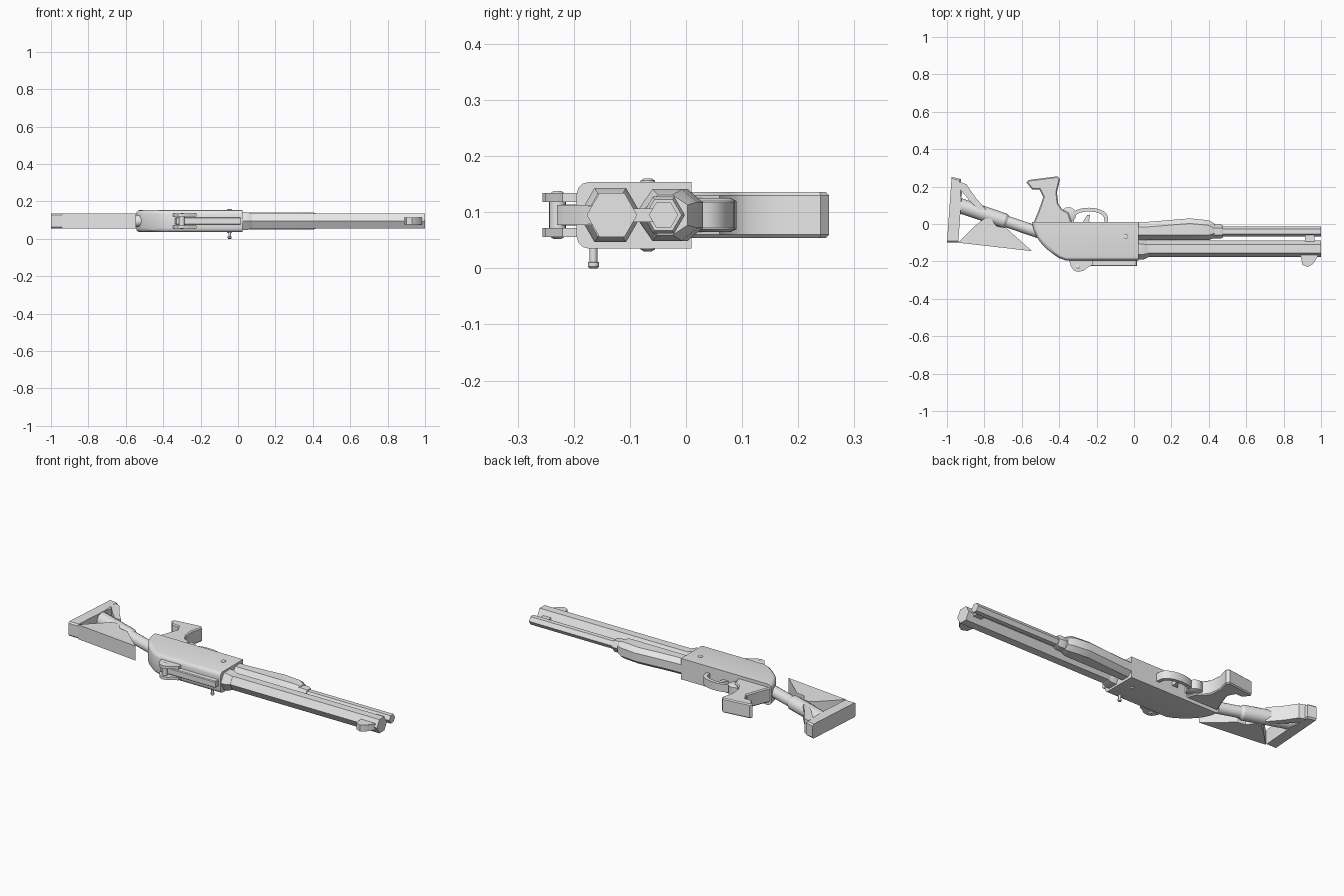
import bpy, bmesh, math
from mathutils import Vector

ZC = 0.095  # mid plane of the model, which lies on its side
grey = bpy.data.materials.new("grey")
grey.diffuse_color = (0.8, 0.8, 0.8, 1)


def finish(name, bm, angle=30):
    bmesh.ops.recalc_face_normals(bm, faces=bm.faces)
    me = bpy.data.meshes.new(name)
    bm.to_mesh(me)
    bm.free()
    me.materials.append(grey)
    ob = bpy.data.objects.new(name, me)
    bpy.context.collection.objects.link(ob)
    bpy.ops.object.select_all(action='DESELECT')
    ob.select_set(True)
    bpy.context.view_layer.objects.active = ob
    bpy.ops.object.shade_smooth_by_angle(angle=math.radians(angle))
    return ob


def plate(name, outline, z0, z1, bevel=0, segments=1, pick=lambda m: True):
    """Extrude an xy outline from z0 to z1 and bevel the picked rim edges."""
    bm = bmesh.new()
    base = bm.faces.new([bm.verts.new((x, y, z0)) for x, y in outline])
    ext = bmesh.ops.extrude_face_region(bm, geom=[base], use_keep_orig=True)
    bmesh.ops.translate(bm, vec=(0, 0, z1 - z0),
                        verts=[v for v in ext['geom'] if isinstance(v, bmesh.types.BMVert)])
    bmesh.ops.recalc_face_normals(bm, faces=bm.faces)
    if bevel:
        rim = [e for e in bm.edges
               if abs(e.verts[0].co.z - e.verts[1].co.z) < 1e-5
               and pick((e.verts[0].co + e.verts[1].co) / 2)]
        bmesh.ops.bevel(bm, geom=rim, offset=bevel, segments=segments, profile=0.5,
                        affect='EDGES', clamp_overlap=True)
    return finish(name, bm)


def loft(name, rings):
    bm = bmesh.new()
    rows = [[bm.verts.new(p) for p in ring] for ring in rings]
    n = len(rows[0])
    for a, b in zip(rows, rows[1:]):
        for i in range(n):
            bm.faces.new((a[i], a[(i + 1) % n], b[(i + 1) % n], b[i]))
    bm.faces.new(rows[0])
    bm.faces.new(rows[-1])
    return finish(name, bm)


def rod(name, start, end, stops, sides=16):
    """Round or hexagonal rod; stops are (fraction along, radius)."""
    a, b = Vector(start), Vector(end)
    d = (b - a).normalized()
    u = Vector((1, 0, 0)) if abs(d.z) > 0.9 else Vector((0, 0, 1)).cross(d).normalized()
    w = d.cross(u)
    turn = [2 * math.pi * i / sides for i in range(sides)]
    return loft(name, [[a + (b - a) * t + (u * math.cos(k) + w * math.sin(k)) * r
                        for k in turn] for t, r in stops])


# Receiver with a rounded back and softened upper edges
plate("receiver", [(0.025, 0.01), (-0.545, 0.01), (-0.537, -0.03), (-0.52, -0.07),
                   (-0.495, -0.105), (-0.465, -0.135), (-0.43, -0.162), (-0.4, -0.182),
                   (-0.365, -0.195), (0.025, -0.195)],
      0.035, 0.154, 0.022, 3, lambda m: m.y < 0 and m.x < 0.02)

# Hexagonal barrel with a collar at the receiver
rod("barrel_collar", (0.02, -0.135, ZC), (0.075, -0.135, ZC),
    [(0, 0.056), (0.5, 0.056), (1, 0.044)], 6)
rod("barrel", (0.02, -0.132, ZC), (1, -0.132, ZC), [(0, 0.045), (1, 0.045)], 6)

# Magazine tube with its collar, and the link up to the barrel
rod("tube_collar", (0.42, -0.04, ZC), (0.475, -0.04, ZC),
    [(0, 0.038), (0.8, 0.038), (1, 0.032)], 6)
rod("magazine_tube", (0.4, -0.04, ZC), (1, -0.04, ZC), [(0, 0.026), (1, 0.026)], 6)
plate("tube_link", [(0.915, -0.05), (0.965, -0.05), (0.965, -0.1), (0.915, -0.1)],
      ZC - 0.012, ZC + 0.012)

# Forend lofted along the tube
def forend_ring(x, y0, y1, h):
    half = [(y0, 0.01), (y0 + 0.025, h), (y1 - 0.027, h), (y1, h * 0.5)]
    return [(x, y, ZC + z) for y, z in half] + [(x, y, ZC - z) for y, z in reversed(half)]

loft("forend", [forend_ring(0.02, -0.085, 0.01, 0.046),
                forend_ring(0.08, -0.085, 0.012, 0.046),
                forend_ring(0.3, -0.085, 0.03, 0.046),
                forend_ring(0.4, -0.085, 0.02, 0.046),
                forend_ring(0.43, -0.075, 0.003, 0.036)])

# Front sight: a slim loop on the barrel
for s in (-1, 1):
    plate("front_sight_cheek", [(0.89, -0.165), (0.985, -0.165), (0.955, -0.215),
                                (0.93, -0.23), (0.9, -0.218)],
          ZC + s * 0.014 - 0.004, ZC + s * 0.014 + 0.004)
plate("front_sight_core", [(0.89, -0.165), (0.915, -0.165), (0.915, -0.205),
                           (0.935, -0.215), (0.975, -0.17), (0.985, -0.17),
                           (0.955, -0.215), (0.93, -0.23), (0.9, -0.218)],
      ZC - 0.015, ZC + 0.015)

# Top rail and rear sight ears with a pin
plate("top_rail", [(-0.34, -0.18), (0.015, -0.18), (0.015, -0.225), (-0.33, -0.225)],
      ZC - 0.019, ZC + 0.019, 0.004)
for s in (-1, 1):
    plate("rear_sight_ear", [(-0.35, -0.185), (-0.338, -0.225), (-0.322, -0.248),
                             (-0.3, -0.256), (-0.27, -0.25), (-0.245, -0.23),
                             (-0.222, -0.22), (-0.222, -0.185)],
          ZC + s * 0.031 - 0.008, ZC + s * 0.031 + 0.008)
rod("rear_sight_pin", (-0.3, -0.229, ZC - 0.043), (-0.3, -0.229, ZC + 0.043),
    [(0, 0.006), (0.06, 0.015), (0.94, 0.015), (1, 0.006)])

# Charging handle and the receiver cross pin
rod("charging_handle", (-0.045, -0.165, 0.045), (-0.045, -0.165, 0),
    [(0, 0.007), (0.74, 0.007), (0.76, 0.01), (0.93, 0.01), (1, 0.007)])
rod("cross_pin", (-0.045, -0.068, 0.03), (-0.045, -0.068, 0.16),
    [(0, 0.007), (0.03, 0.013), (0.97, 0.013), (1, 0.007)])

# Trigger guard and trigger
def arc(rx, ry):
    return [(-0.24 + rx * math.cos(math.pi * i / 14),
             0.015 + ry * math.sin(math.pi * i / 14) ** 0.7) for i in range(15)]

outer, inner = arc(0.102, 0.072), arc(0.082, 0.052)
plate("trigger_guard", [(-0.138, 0)] + outer + [(-0.342, 0), (-0.322, 0)]
      + inner[::-1] + [(-0.158, 0)], ZC - 0.022, ZC + 0.022)
plate("trigger", [(-0.28, 0), (-0.235, 0), (-0.24, 0.02), (-0.235, 0.05),
                  (-0.25, 0.047), (-0.265, 0.025)], ZC - 0.01, ZC + 0.01)

# Pistol grip and its pivot
plate("grip", [(-0.54, 0), (-0.515, 0.06), (-0.5, 0.1), (-0.485, 0.145), (-0.505, 0.185),
               (-0.545, 0.185), (-0.575, 0.222), (-0.565, 0.235), (-0.41, 0.255),
               (-0.395, 0.24), (-0.412, 0.17), (-0.405, 0.11), (-0.385, 0.08),
               (-0.35, 0.06), (-0.33, 0)], ZC - 0.041, ZC + 0.041, 0.006)
rod("grip_pivot", (-0.35, 0.05, ZC - 0.03), (-0.35, 0.05, ZC + 0.03),
    [(0, 0.03), (0.08, 0.04), (0.92, 0.04), (1, 0.03)])

# Stock: thick and thin tube, butt plate, brace and cheek wedge
rod("stock_tube", (-0.95, 0.105, ZC), (-0.48, -0.055, ZC),
    [(0, 0.04), (0.55, 0.04), (0.58, 0.031), (1, 0.031)])
plate("butt_plate", [(-1, -0.1), (-0.94, -0.1), (-0.92, 0.17), (-0.925, 0.24),
                     (-0.975, 0.252)], ZC - 0.041, ZC + 0.041, 0.008, 1,
      lambda m: m.y > 0.2 or m.y < -0.09)
plate("stock_brace", [(-0.93, 0.225), (-0.895, 0.212), (-0.85, 0.145), (-0.79, 0.075),
                      (-0.83, 0.075), (-0.88, 0.125), (-0.93, 0.185)],
      ZC - 0.041, ZC + 0.041)
plate("cheek_wedge", [(-0.94, -0.1), (-0.85, -0.01), (-0.8, 0.03), (-0.765, 0.03),
                      (-0.735, -0.012), (-0.685, -0.02), (-0.545, -0.145)],
      ZC - 0.041, ZC + 0.041)
